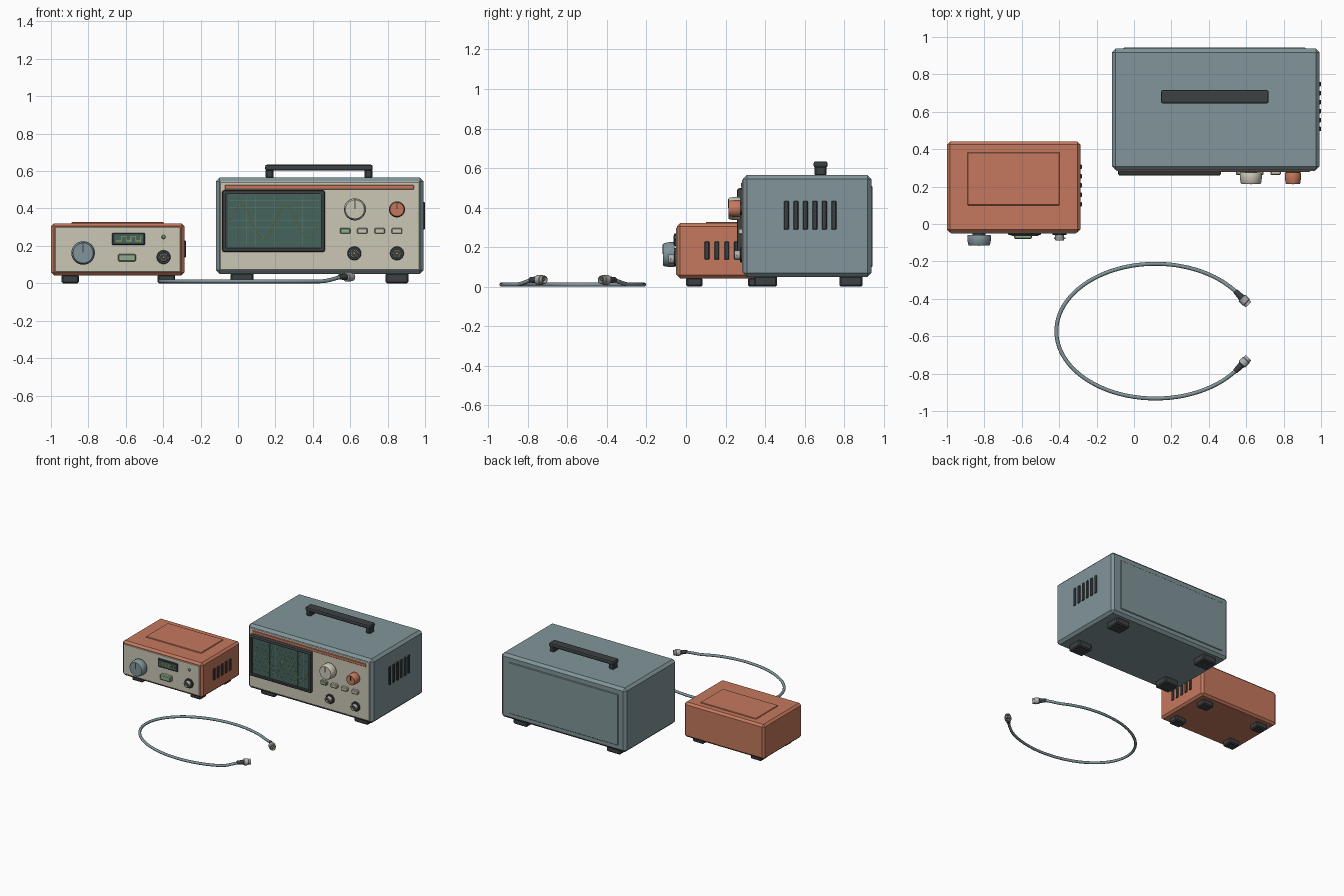
import bpy, bmesh
from math import sin, cos, pi, radians
from mathutils import Vector, Matrix

if "Cube" in bpy.data.objects:
    bpy.data.objects.remove(bpy.data.objects["Cube"])

COLORS = {
    "slate": (0.22, 0.30, 0.32), "orange": (0.56, 0.19, 0.11), "cream": (0.60, 0.57, 0.47),
    "dark": (0.045, 0.052, 0.055), "screen": (0.06, 0.125, 0.105), "grid": (0.12, 0.2, 0.17),
    "trace": (0.42, 0.42, 0.12), "green": (0.28, 0.42, 0.27), "metal": (0.42, 0.42, 0.41),
    "gold": (0.5, 0.33, 0.14),
}
MATS = {}
for key, rgb in COLORS.items():
    MATS[key] = bpy.data.materials.new(key)
    MATS[key].diffuse_color = (*rgb, 1)


def add(name, bm, mat, smooth=False):
    bmesh.ops.recalc_face_normals(bm, faces=bm.faces)
    me = bpy.data.meshes.new(name)
    bm.to_mesh(me)
    bm.free()
    me.materials.append(MATS[mat])
    ob = bpy.data.objects.new(name, me)
    bpy.context.collection.objects.link(ob)
    if smooth:
        bpy.ops.object.select_all(action='DESELECT')
        ob.select_set(True)
        bpy.context.view_layer.objects.active = ob
        bpy.ops.object.shade_smooth_by_angle(angle=radians(35))
    return ob


def box(name, x, y, z, mat, bevel=0.0, segs=1, recess=None):
    """Box from (min, max) ranges; recess=(margin, depth) sinks the front face."""
    bm = bmesh.new()
    size = (x[1] - x[0], y[1] - y[0], z[1] - z[0])
    mid = ((x[0] + x[1]) / 2, (y[0] + y[1]) / 2, (z[0] + z[1]) / 2)
    bmesh.ops.create_cube(bm, size=1, matrix=Matrix.Translation(mid) @ Matrix.Diagonal((*size, 1)))
    if bevel:
        bmesh.ops.bevel(bm, geom=bm.edges[:], offset=bevel, segments=segs, profile=0.5, affect='EDGES')
    if recess:
        bm.normal_update()
        front = max((f for f in bm.faces if f.normal.y < -0.99), key=lambda f: f.calc_area())
        bmesh.ops.inset_individual(bm, faces=[front], thickness=recess[0])
        bmesh.ops.inset_individual(bm, faces=[front], thickness=0.002)
        bmesh.ops.translate(bm, verts=front.verts[:], vec=(0, recess[1], 0))
    return add(name, bm, mat)


def lathe(name, profile, loc, mat, axis=(0, -1, 0), n=32):
    """Revolve (radius, distance) points about an axis that starts at loc."""
    bm = bmesh.new()
    rings = [[bm.verts.new((r * cos(2 * pi * i / n), r * sin(2 * pi * i / n), d)) for i in range(n)]
             for r, d in profile]
    for a, b in zip(rings, rings[1:]):
        for i in range(n):
            bm.faces.new((a[i], a[(i + 1) % n], b[(i + 1) % n], b[i]))
    bm.faces.new(rings[0])
    bm.faces.new(rings[-1])
    rot = Vector(axis).to_track_quat('Z', 'Y').to_matrix().to_4x4()
    bm.transform(Matrix.Translation(loc) @ rot)
    return add(name, bm, mat, True)


def tube(name, points, radius, mat, res=4):
    """Round tube along points, turned into a mesh."""
    cu = bpy.data.curves.new(name + "_path", 'CURVE')
    cu.dimensions = '3D'
    cu.bevel_depth, cu.bevel_resolution, cu.use_fill_caps = radius, res, True
    sp = cu.splines.new('POLY')
    sp.points.add(len(points) - 1)
    for p, co in zip(sp.points, points):
        p.co = (*co, 1)
    tmp = bpy.data.objects.new(name + "_path", cu)
    bm = bmesh.new()
    me = tmp.to_mesh()
    bm.from_mesh(me)
    tmp.to_mesh_clear()
    bpy.data.objects.remove(tmp)
    return add(name, bm, mat, True)


def knob(name, x, y, z, r, depth, mat):
    lathe(name + "_collar", [(r * .55, 0), (r * .55, 0.016)], (x, y, z), "dark")
    lathe(name, [(r * .96, 0.012), (r, 0.016), (r, depth * .55), (r * .93, depth - .006),
                 (r * .85, depth)], (x, y, z), mat)
    box(name + "_pointer", (x - .003, x + .003), (y - depth - .002, y - depth + .004),
        (z + r * .05, z + r * .82), "dark")


def socket(name, x, y, z):
    lathe(name + "_flange", [(.037, 0), (.037, .008), (.034, .011), (.026, .011)], (x, y, z), "dark", n=24)
    lathe(name + "_barrel", [(.024, 0), (.024, .036), (.022, .039), (.017, .039), (.017, .016)],
          (x, y, z), "metal", n=24)
    lathe(name + "_core", [(.0165, .014), (.0165, .024)], (x, y, z), "dark", n=24)
    lathe(name + "_pin", [(.007, .02), (.007, .034)], (x, y, z), "gold", n=16)
    for s in (-1, 1):
        box(name + "_lug", (x + s * .026 - .005, x + s * .026 + .005), (y - .032, y - .024),
            (z - .004, z + .004), "metal")


def vents(name, x, ys, z):
    for y in ys:
        box(name, (x - .006, x + .008), (y - .012, y + .012), z, "dark", .003)


def feet(name, xs, ys, w, d, h):
    for x in xs:
        for y in ys:
            box(name, (x - w / 2, x + w / 2), (y - d / 2, y + d / 2), (0, h), "dark", .008)


# ---- Oscilloscope: case, trim and handle
F = 0.288
box("scope_case", (-.118, .992), (F, .937), (.05, .565), "slate", .02, 1)
box("scope_front_panel", (-.096, .97), (F - .004, F + .02), (.072, .543), "cream", .003)
box("scope_back_panel", (-.056, .917), (.92, .943), (.10, .51), "slate", .004)
box("scope_accent_strip", (-.07, .94), (F - .010, F + .01), (.501, .526), "orange", .003)
feet("scope_foot", (.022, .851), (.402, .835), .123, .117, .055)
vents("scope_vent", .992, [.508 + .048 * i for i in range(6)], (.288, .434))
box("handle_grip", (.145, .72), (.645, .716), (.602, .634), "dark", .01, 2)
for hx in (.169, .697):
    box("handle_post", (hx - .021, hx + .021), (.650, .711), (.56, .612), "dark", .008)

# ---- Oscilloscope: screen, graticule and sine trace
box("screen_bezel", (-.085, .465), (F - .03, F + .01), (.167, .498), "dark", .012, 2, recess=(.012, .014))
SY = F - .02
box("screen_glass", (-.055, .443), (SY, SY + .01), (.193, .477), "screen")
for i in range(1, 10):
    gx = -.055 + .0498 * i
    box("screen_grid_vertical", (gx - .0007, gx + .0007), (SY - .001, SY + .002), (.2, .47), "grid")
for i in range(1, 8):
    gz = .193 + .0355 * i
    box("screen_grid_horizontal", (-.047, .435), (SY - .001, SY + .002), (gz - .0007, gz + .0007), "grid")
tube("sine_trace", [(-.045 + .475 * i / 96, SY - .002, .329 + .086 * sin(2 * pi * (.475 * i / 96) / .24))
                    for i in range(97)], .0022, "trace", 1)

# ---- Oscilloscope: controls
knob("cream_knob", .625, F, .395, .059, .074, "cream")
knob("orange_knob", .85, F, .395, .043, .074, "orange")
for i, bx in enumerate((.573, .665, .757, .85)):
    box("scope_button", (bx - .028, bx + .028), (F - .026, F + .01), (.265, .295),
        "green" if i == 0 else "cream", .005)
for sx in (.622, .85):
    socket("scope_socket", sx, F - .003, .16)

# ---- Signal generator: case
G = -.046
box("generator_case", (-1, -.287), (G, .44), (.042, .321), "orange", .016, 1)
box("generator_front_panel", (-.98, -.307), (G - .004, G + .02), (.06, .3), "cream", .003)
box("generator_top_panel", (-.89, -.397), (.1, .383), (.31, .327), "orange", .003)
feet("generator_foot", (-.897, -.383), (.042, .355), .095, .082, .046)
vents("generator_vent", -.287, [.106 + .05 * i for i in range(5)], (.137, .228))

# ---- Signal generator: display with square wave, and controls
box("generator_display_bezel", (-.673, -.497), (G - .014, G + .01), (.204, .27), "dark", .005)
box("generator_display", (-.661, -.509), (G - .016, G), (.214, .26), "screen")
wave = [(-.65, .226)]
for i in range(5):
    wx, hi = -.65 + .026 * (i + 1), i % 2
    wave += [(wx, .248 if hi else .226), (wx, .226 if hi else .248)]
wave.append((-.52 + .005, wave[-1][1]))
for a, b in zip(wave, wave[1:]):
    box("square_trace", (min(a[0], b[0]) - .0015, max(a[0], b[0]) + .0015), (G - .018, G - .012),
        (min(a[1], b[1]) - .0015, max(a[1], b[1]) + .0015), "trace")
knob("generator_dial", -.828, G, .162, .063, .07, "slate")
box("generator_button", (-.641, -.546), (G - .034, G + .01), (.116, .157), "green", .006)
lathe("generator_lamp", [(.011, 0), (.011, .008), (.007, .013)], (-.398, G, .248), "green", n=16)
socket("generator_socket", -.398, G - .003, .14)

# ---- Patch cable lying in an open loop
def cable_point(t):
    lift = max(0, 1 - (min(t, 2 * pi - t) - radians(32)) / radians(20))
    lift = lift * lift * (3 - 2 * lift)
    return Vector((.115 + .53 * cos(t), -.573 + .36 * sin(t), .0105 + .024 * lift))


T0 = radians(32)
path = [cable_point(T0 + (2 * pi - 2 * T0) * i / 96) for i in range(97)]
tube("cable", path, .0105, "slate")
for end, nxt in ((path[0], path[1]), (path[-1], path[-2])):
    d = (end - nxt)
    d.z = 0
    d.normalize()
    lathe("cable_strain_relief", [(.012, -.035), (.014, -.03), (.018, .015), (.018, .022)], end, "dark", d, 20)
    lathe("cable_plug", [(.019, .016), (.025, .019), (.025, .05), (.021, .053), (.021, .068),
                         (.017, .068), (.017, .045)], end, "metal", d, 24)
    lathe("cable_plug_pin", [(.006, .04), (.006, .064)], end, "gold", d, 12)

for m in bpy.data.materials:
    if m.users and not m.is_grease_pencil:
        m.use_nodes = True
        m.node_tree.nodes["Principled BSDF"].inputs["Base Color"].default_value = m.diffuse_color
